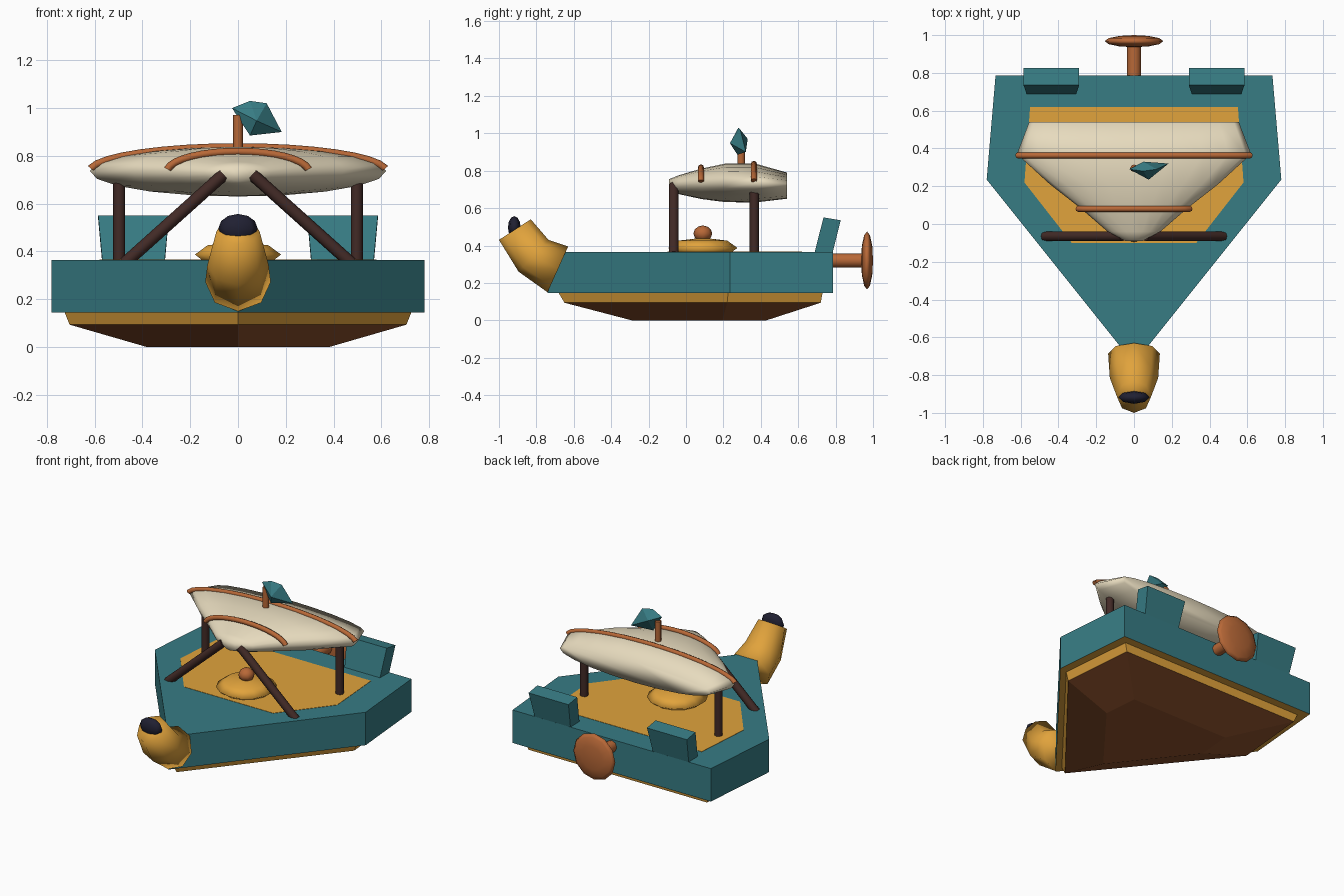
import bpy, bmesh, math
from mathutils import Vector, Matrix

if "Cube" in bpy.data.objects:
    bpy.data.objects.remove(bpy.data.objects["Cube"])


def material(name, rgb):
    m = bpy.data.materials.new(name)
    lin = [((c / 255 + 0.055) / 1.055) ** 2.4 for c in rgb]
    m.diffuse_color = (*lin, 1)
    m.use_nodes = True
    m.node_tree.nodes["Principled BSDF"].inputs["Base Color"].default_value = m.diffuse_color
    return m


TEAL = material("teal", (55, 124, 132))
TAN = material("golden tan", (225, 163, 60))
CREAM = material("cream", (231, 219, 190))
COPPER = material("copper", (184, 104, 55))
BROWN = material("hull brown", (146, 84, 46))
DARK = material("dark wood", (66, 42, 38))
NAVY = material("dark navy", (32, 32, 50))


def finish(bm, name, mat, smooth=None):
    bmesh.ops.recalc_face_normals(bm, faces=bm.faces[:])
    me = bpy.data.meshes.new(name)
    bm.to_mesh(me)
    bm.free()
    me.materials.append(mat)
    if smooth:
        me.shade_smooth()
        me.set_sharp_from_angle(angle=math.radians(smooth))
    ob = bpy.data.objects.new(name, me)
    bpy.context.collection.objects.link(ob)
    return ob


def loft(name, rings, mat, smooth=None):
    """Skin a list of equal-length closed rings and cap both ends."""
    bm = bmesh.new()
    vs = [[bm.verts.new(p) for p in r] for r in rings]
    n = len(rings[0])
    for a, b in zip(vs, vs[1:]):
        for i in range(n):
            j = (i + 1) % n
            bm.faces.new((a[i], a[j], b[j], b[i]))
    bm.faces.new(vs[0])
    bm.faces.new(vs[-1])
    return finish(bm, name, mat, smooth)


def rod(name, a, b, r, mat, sides=8):
    a, b = Vector(a), Vector(b)
    d = b - a
    bm = bmesh.new()
    rot = d.to_track_quat('Z', 'Y').to_matrix().to_4x4()
    bmesh.ops.create_cone(bm, cap_ends=True, segments=sides, radius1=r, radius2=r,
                          depth=d.length, matrix=Matrix.Translation((a + b) / 2) @ rot)
    return finish(bm, name, mat, 50)


def ellipsoid(name, c, size, mat, segs=10, rings=6, tilt=0, smooth=180):
    bm = bmesh.new()
    m = (Matrix.Translation(c) @ Matrix.Diagonal((*size, 1))
         @ Matrix.Rotation(tilt, 4, 'X'))
    bmesh.ops.create_uvsphere(bm, u_segments=segs, v_segments=rings, radius=1, matrix=m)
    return finish(bm, name, mat, smooth)


def outline(tip, side, back, z):
    """Five-sided boat plan, pointed at the front."""
    (sx, sy), (bx, by) = side, back
    return [(0, tip, z), (sx, sy, z), (bx, by, z), (-bx, by, z), (-sx, sy, z)]


# Hull layers; the ledge under the wall takes the band colour
wall = loft("hull_wall", [outline(-.74, (.78, .235), (.733, .785), z)
                          for z in (.145, .365)], TEAL)
wall.data.materials.append(TAN)
for p in wall.data.polygons:
    p.material_index = int(p.normal.z < -.5)
band_low = outline(-.65, (.705, .22), (.66, .72), .094)
loft("hull_band", [band_low, outline(-.68, (.725, .225), (.68, .73), .145)], TAN)
loft("hull_bottom", [outline(-.29, (.38, .195), (.36, .43), 0), band_low], BROWN)

# Deck plate
plan = [(.33, -.10), (.58, .22), (.55, .62), (-.55, .62), (-.58, .22), (-.33, -.10)]
loft("deck", [[(x, y, z) for x, y in plan] for z in (.36, .367)], TAN)

# Bent figurehead tube: upper and lower side points plus half width of each ring
rings = []
for (ty, tz), (by, bz), w in [((-.63, .395), (-.74, .15), .137),
                              ((-.735, .43), (-.895, .26), .128),
                              ((-.83, .54), (-1.0, .43), .09)]:
    ring = []
    for i in range(8):
        a = math.tau * i / 8
        k = (1 + math.cos(a)) / 2
        ring.append((w * math.sin(a), by + (ty - by) * k, bz + (tz - bz) * k))
    rings.append(ring)
loft("figurehead", rings, TAN, 180)
ellipsoid("figurehead_gem", (0, -.918, .497), (.082, .034, .06), NAVY, 8, 6)

# Stern fins, leaning backwards and flaring upwards
for s, side in ((1, "right"), (-1, "left")):
    fin = []
    for x0, x1, y0, y1, za, zb in [(.312, .562, .672, .765, .30, .285),
                                   (.29, .585, .735, .827, .55, .535)]:
        fin.append([(s * x0, y0, za), (s * x1, y0, za), (s * x1, y1, zb), (s * x0, y1, zb)])
    loft("stern_fin_" + side, fin, TEAL)

# Propeller
rod("propeller_shaft", (0, .76, .32), (0, .96, .32), .038, COPPER)
ellipsoid("propeller_disc", (0, .968, .32), (.155, .032, .155), COPPER, 12, 6, math.pi / 2)

# Deck hatch with knob
ellipsoid("deck_hatch", (0, .09, .387), (.185, .185, .055), TAN, 14, 4)
ellipsoid("hatch_knob", (0, .09, .464), (.05, .05, .043), COPPER, 8, 6)

# Canopy supports
for s, side in ((1, "right"), (-1, "left")):
    rod("rear_post_" + side, (s * .497, .365, .35), (s * .497, .365, .74), .025, DARK)
    rod("front_strut_" + side, (s * .475, -.065, .35), (s * .06, -.065, .722), .026, DARK)

# Canopy: lens-shaped sections along y (y, half width, top, bottom, edge height)
sections = [(-.09, .045, .755, .695, .73), (-.04, .14, .775, .675, .73),
            (.085, .285, .812, .648, .735), (.21, .445, .838, .632, .74),
            (.37, .62, .838, .63, .737), (.54, .555, .79, .65, .73)]
rings = []
for y, w, zt, zb, ze in sections:
    ring = []
    for i in range(20):
        a = math.tau * i / 20
        h = (zt - ze) if math.sin(a) > 0 else (ze - zb)
        ring.append((w * math.cos(a), y, ze + h * math.sin(a)))
    rings.append(ring)
loft("canopy", rings, CREAM, 180)


# Canopy ribs: arched tubes
def rib(name, y, w, z, h, r=.015):
    out = []
    for i in range(17):
        a = math.radians(8 + 164 * i / 16)
        c = Vector((w * math.cos(a), y, z + h * math.sin(a)))
        nrm = Vector((h * math.cos(a), 0, w * math.sin(a))).normalized()
        out.append([c + r * (math.cos(t) * nrm + math.sin(t) * Vector((0, 1, 0)))
                    for t in [math.tau * k / 8 for k in range(8)]])
    loft(name, out, COPPER, 60)


rib("canopy_rib_rear", .363, .622, .733, .104, .016)
rib("canopy_rib_front", .08, .298, .732, .086, .016)

# Mast with faceted pennant
rod("mast", (0, .295, .82), (0, .295, .97), .02, COPPER)
bm = bmesh.new()
for p in [(-.025, .29, 1.0), (.05, .28, 1.03), (.12, .29, 1.02), (.183, .32, .90),
          (.05, .275, .885), (.078, .235, .947), (.05, .33, .97)]:
    bm.verts.new(p)
bmesh.ops.convex_hull(bm, input=bm.verts[:])
finish(bm, "pennant", TEAL)
